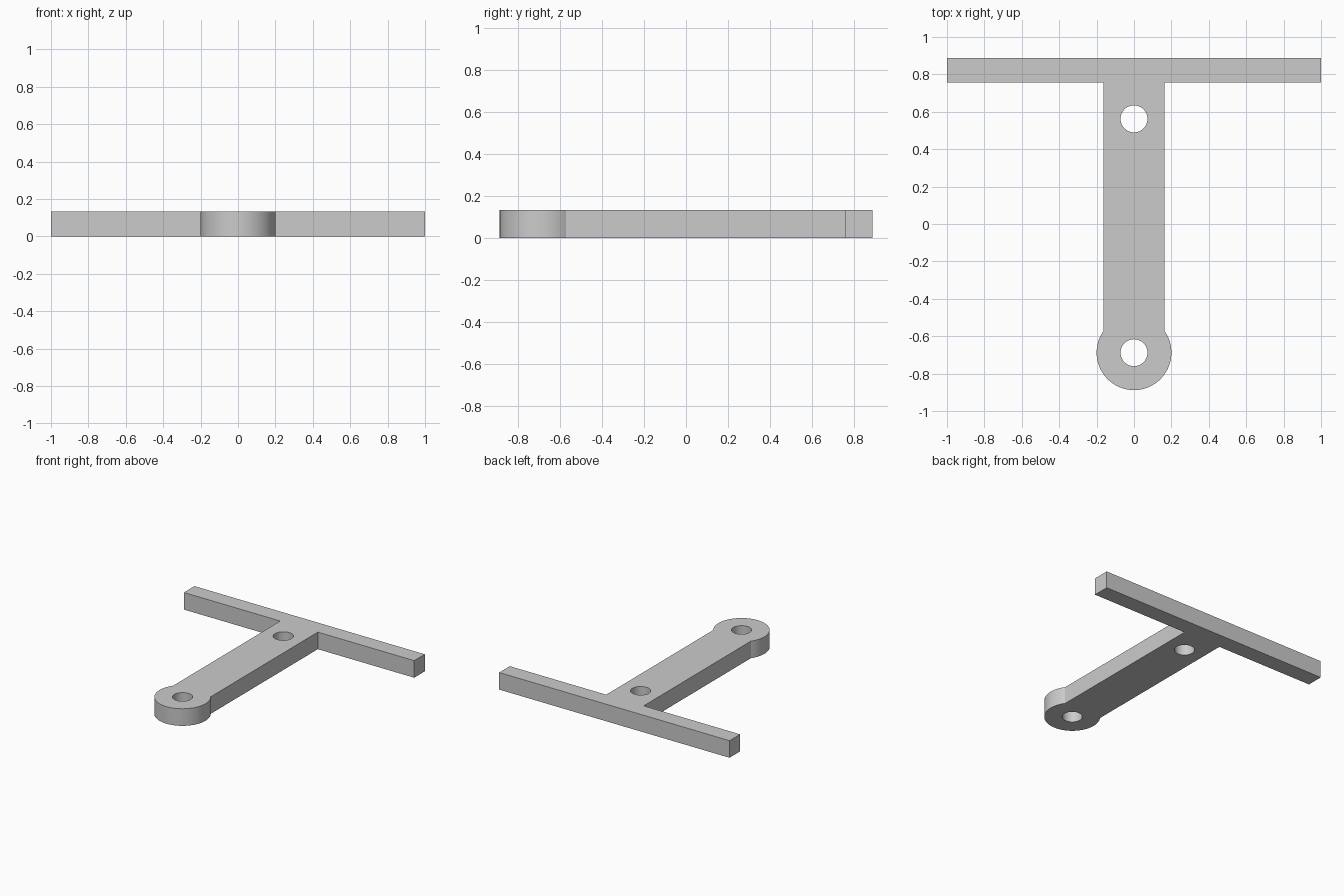
import bpy, bmesh
from math import sin, cos, pi, asin, sqrt

cube = bpy.data.objects.get("Cube")
if cube:
    bpy.data.objects.remove(cube, do_unlink=True)

HEIGHT = 0.134
BACK, BAR_FRONT = 0.888, 0.757     # crossbar edges in y
STEM = 0.163                       # half width of the stem
END_Y, END_R = -0.688, 0.2         # rounded end
HOLE_R = 0.072
HOLES_Y = (END_Y, 0.562)


def arc(cy, r, start, end, steps):
    return [(r * cos(start + (end - start) * i / steps),
             cy + r * sin(start + (end - start) * i / steps))
            for i in range(steps + 1)]


def add_loop(bm, points):
    verts = [bm.verts.new((x, y, 0)) for x, y in points]
    for a, b in zip(verts, verts[1:] + verts[:1]):
        bm.edges.new((a, b))


# Outline: crossbar, stem, and rounded end running clockwise
meet = pi / 2 - asin(STEM / END_R)
outline = [(-STEM, BAR_FRONT), (-1, BAR_FRONT), (-1, BACK),
           (1, BACK), (1, BAR_FRONT), (STEM, BAR_FRONT)]
outline += arc(END_Y, END_R, meet, -pi - meet, 72)

bm = bmesh.new()
add_loop(bm, outline)

# Bolt holes
for y in HOLES_Y:
    add_loop(bm, arc(y, HOLE_R, 0, 2 * pi, 48)[:-1])

# Fill the plate around the holes and raise it
bmesh.ops.triangle_fill(bm, use_beauty=True, edges=bm.edges[:], normal=(0, 0, 1))
raised = bmesh.ops.extrude_face_region(bm, geom=bm.faces[:], use_keep_orig=True)
top = [g for g in raised["geom"] if isinstance(g, bmesh.types.BMVert)]
bmesh.ops.translate(bm, verts=top, vec=(0, 0, HEIGHT))
bmesh.ops.recalc_face_normals(bm, faces=bm.faces[:])

mesh = bpy.data.meshes.new("t_bracket")
bm.to_mesh(mesh)
bm.free()
bracket = bpy.data.objects.new("t_bracket", mesh)
bpy.context.collection.objects.link(bracket)

# Plain grey material
grey = bpy.data.materials.new("light_grey")
grey.use_nodes = True
color = (0.6, 0.6, 0.6, 1)
grey.diffuse_color = color
grey.node_tree.nodes["Principled BSDF"].inputs["Base Color"].default_value = color
mesh.materials.append(grey)

# Smooth curved walls, crisp edges
bpy.ops.object.select_all(action="DESELECT")
bracket.select_set(True)
bpy.context.view_layer.objects.active = bracket
bpy.ops.object.shade_smooth_by_angle(angle=pi / 6)
